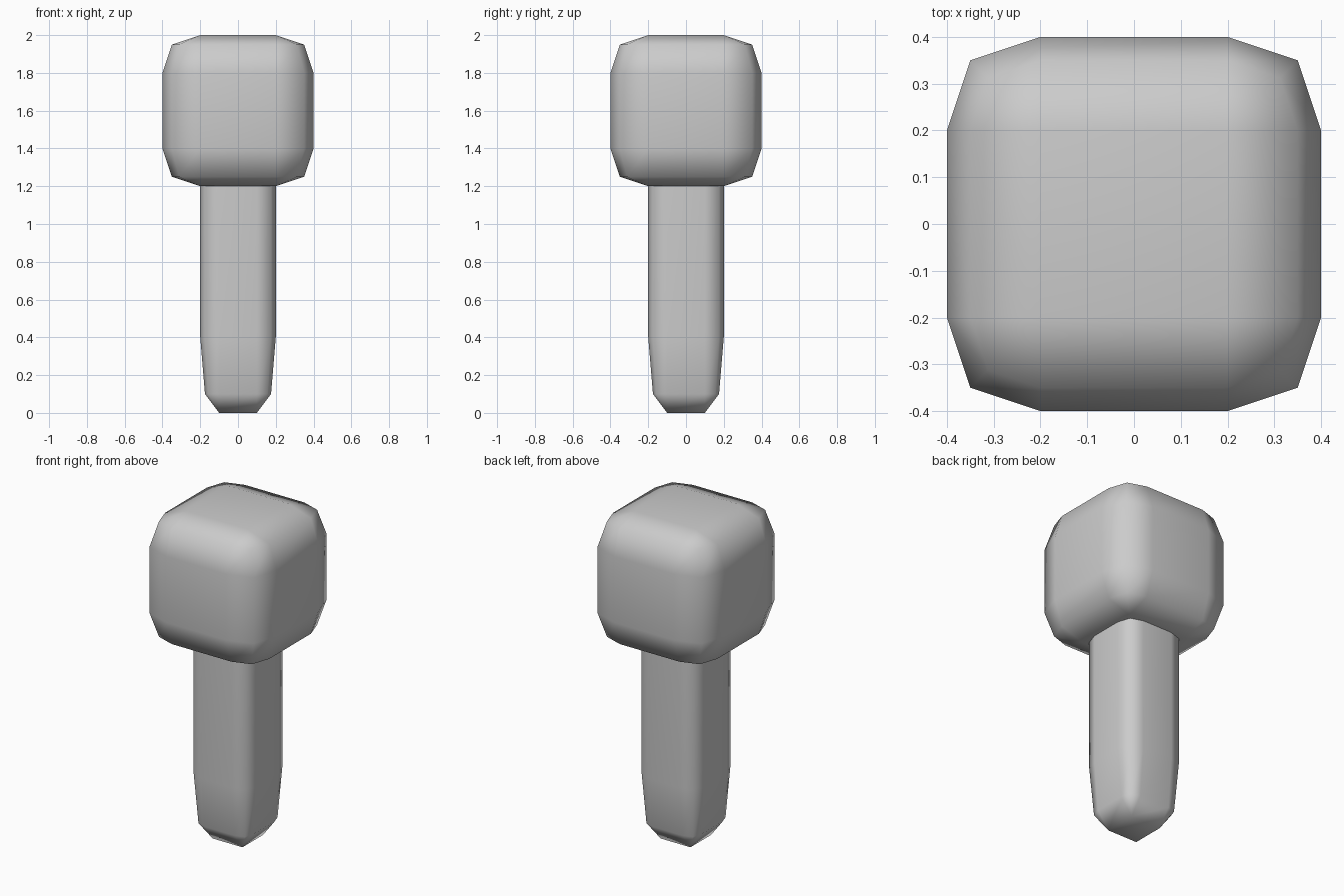
import bpy, bmesh

if "Cube" in bpy.data.objects:
    bpy.data.objects.remove(bpy.data.objects["Cube"])


def ring_points(core, r, z):
    """Square of half-width core + r with corners softened to 12 sides."""
    corner = [(core + r, core), (core + 0.75 * r, core + 0.75 * r), (core, core + r)]
    pts = []
    for _ in range(4):
        pts += [(x, y, z) for x, y in corner]
        corner = [(-y, x) for x, y in corner]
    return pts


def loft(name, core, levels, cap_top):
    bm = bmesh.new()
    rings = [[bm.verts.new(p) for p in ring_points(core, r, z)] for r, z in levels]
    for low, high in zip(rings, rings[1:]):
        for i in range(12):
            j = (i + 1) % 12
            bm.faces.new((low[i], low[j], high[j], high[i]))
    bm.faces.new(rings[0][::-1])
    if cap_top:
        bm.faces.new(rings[-1])
    # Collapse the corner points of the square end rings
    bmesh.ops.remove_doubles(bm, verts=bm.verts, dist=1e-4)
    bmesh.ops.recalc_face_normals(bm, faces=bm.faces)
    for f in bm.faces:
        f.smooth = True
    mesh = bpy.data.meshes.new(name)
    bm.to_mesh(mesh)
    bm.free()
    ob = bpy.data.objects.new(name, mesh)
    bpy.context.collection.objects.link(ob)
    ob.modifiers.new("Weighted normals", 'WEIGHTED_NORMAL')
    return ob


# Rounded block head: (corner radius, height)
loft("head", 0.2, [(0, 1.2), (0.15, 1.25), (0.2, 1.4),
                   (0.2, 1.8), (0.15, 1.95), (0, 2.0)], True)

# Shaft tapering to a blunt tip, its top hidden against the head
loft("shaft", 0.1, [(0, 0), (0.075, 0.1), (0.1, 0.4), (0.1, 1.2)], False)
